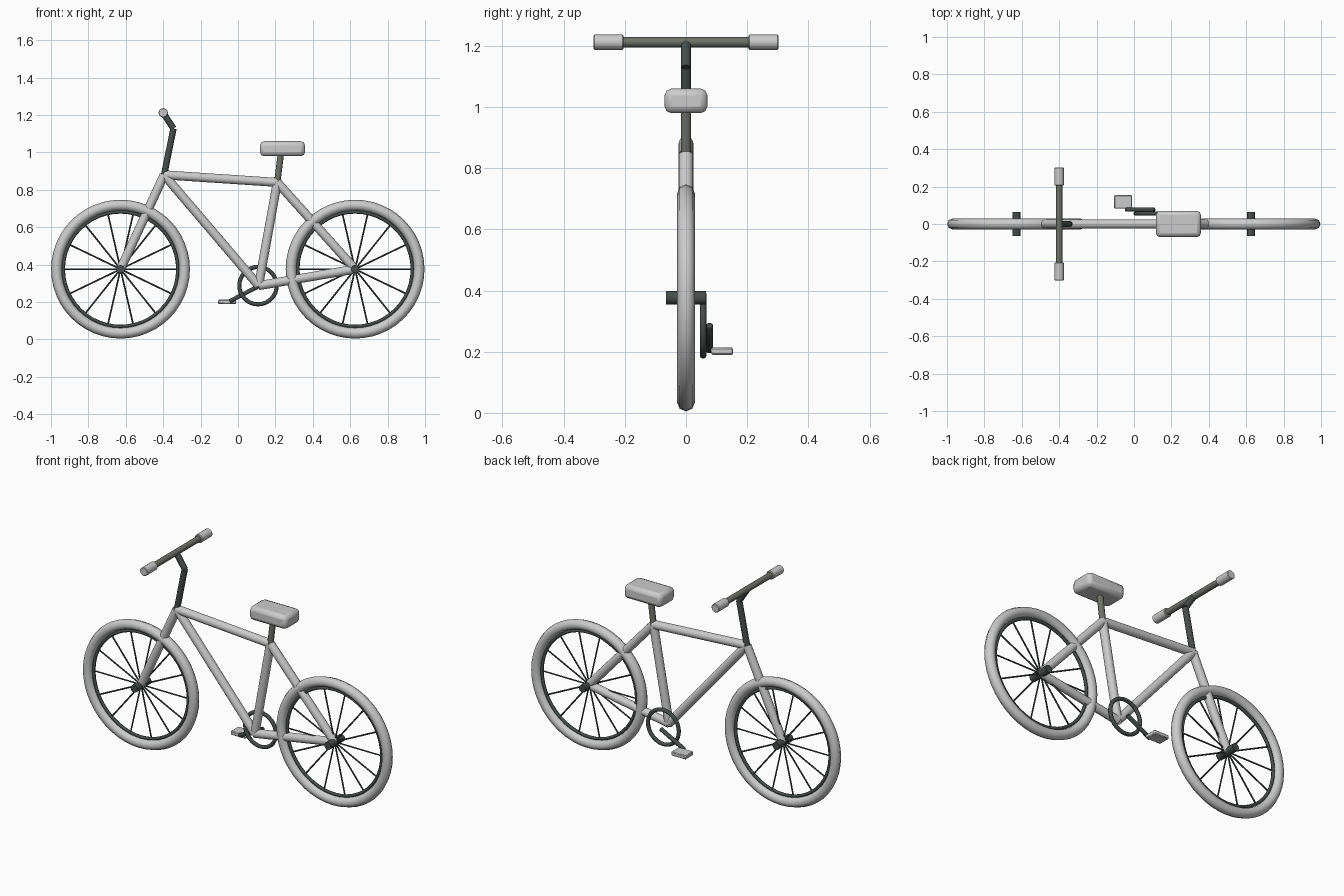
import bpy, math
from mathutils import Vector

if "Cube" in bpy.data.objects:
    bpy.data.objects.remove(bpy.data.objects["Cube"])

dark = bpy.data.materials.new("dark_metal")
dark.diffuse_color = (0.06, 0.075, 0.07, 1)
dark.use_nodes = True
dark.node_tree.nodes["Principled BSDF"].inputs["Base Color"].default_value = dark.diffuse_color
bar_grey = bpy.data.materials.new("bar_grey")
bar_grey.diffuse_color = (0.16, 0.17, 0.14, 1)
bar_grey.use_nodes = True
bar_grey.node_tree.nodes["Principled BSDF"].inputs["Base Color"].default_value = bar_grey.diffuse_color


def finish(name, mat=None, angle=40):
    ob = bpy.context.object
    ob.name = name
    if mat:
        ob.data.materials.append(mat)
    bpy.ops.object.shade_smooth_by_angle(angle=math.radians(angle))
    return ob


def tube(name, a, b, r, mat=None, sides=16):
    a, b = Vector(a), Vector(b)
    d = b - a
    bpy.ops.mesh.primitive_cylinder_add(
        vertices=sides, radius=r, depth=d.length, location=(a + b) / 2,
        rotation=d.to_track_quat('Z', 'Y').to_euler())
    return finish(name, mat)


def ring(name, centre, major, minor, mat=None, segs=48, sides=8):
    bpy.ops.mesh.primitive_torus_add(
        major_radius=major, minor_radius=minor, major_segments=segs,
        minor_segments=sides, location=centre, rotation=(math.pi / 2, 0, 0))
    return finish(name, mat, 60)


def bevel(ob, width, segments=2):
    m = ob.modifiers.new("bevel", 'BEVEL')
    m.width, m.segments = width, segments


def box(name, lo, hi, width, segments=2):
    lo, hi = Vector(lo), Vector(hi)
    bpy.ops.mesh.primitive_cube_add(size=1, location=(lo + hi) / 2)
    bpy.context.object.scale = hi - lo
    bpy.ops.object.transform_apply(location=False, rotation=False, scale=True)
    ob = finish(name)
    bevel(ob, width, segments)
    return ob


# Key frame points in the centre plane
front_hub = (-0.628, 0, 0.376)
rear_hub = (0.626, 0, 0.376)
head = (-0.395, 0, 0.88)
seat_joint = (0.21, 0, 0.84)
crank_joint = (0.11, 0, 0.288)

# Wheels: tyre, rim, hub and spokes
for side, c in (("front", front_hub), ("rear", rear_hub)):
    ring(side + "_tyre", c, 0.342, 0.029)
    ring(side + "_rim", c, 0.306, 0.009, dark)
    x, _, z = c
    tube(side + "_hub", (x, -0.065, z), (x, 0.065, z), 0.022, dark)
    for i in range(14):
        t = math.tau * i / 14
        end = (x + 0.308 * math.cos(t), 0, z + 0.308 * math.sin(t))
        tube(f"{side}_spoke_{i}", c, end, 0.0045, dark, 6)

# Frame tubes
for name, a, b in (("fork", front_hub, head),
                   ("top_tube", head, seat_joint),
                   ("down_tube", head, crank_joint),
                   ("seat_tube", seat_joint, crank_joint),
                   ("seat_stay", seat_joint, rear_hub),
                   ("chain_stay", crank_joint, rear_hub)):
    tube(name, a, b, 0.024)

# Stem, handlebar and grips
bend, bar = (-0.345, 0, 1.128), (-0.4, 0, 1.212)
tube("lower_stem", head, bend, 0.017, dark)
tube("upper_stem", bend, bar, 0.017, dark)
tube("handlebar", (-0.4, -0.25, 1.212), (-0.4, 0.25, 1.212), 0.017, bar_grey)
for s in (-1, 1):
    g = tube("grip", (-0.4, 0.205 * s, 1.212), (-0.4, 0.302 * s, 1.212), 0.025)
    bevel(g, 0.003, 1)

# Seat and post
tube("seat_post", seat_joint, (0.23, 0, 1.0), 0.017, bar_grey)
box("seat", (0.117, -0.07, 0.98), (0.358, 0.07, 1.06), 0.022)

# Chainring, crank and the single pedal
ring("chainring", (0.107, 0.056, 0.288), 0.1, 0.011, dark, 32)
crank = tube("crank", (0.11, 0.077, 0.285), (-0.045, 0.077, 0.204), 0.012, dark, 12)
bevel(crank, 0.003, 1)
box("pedal", (-0.106, 0.082, 0.19), (-0.01, 0.154, 0.213), 0.004, 1)
